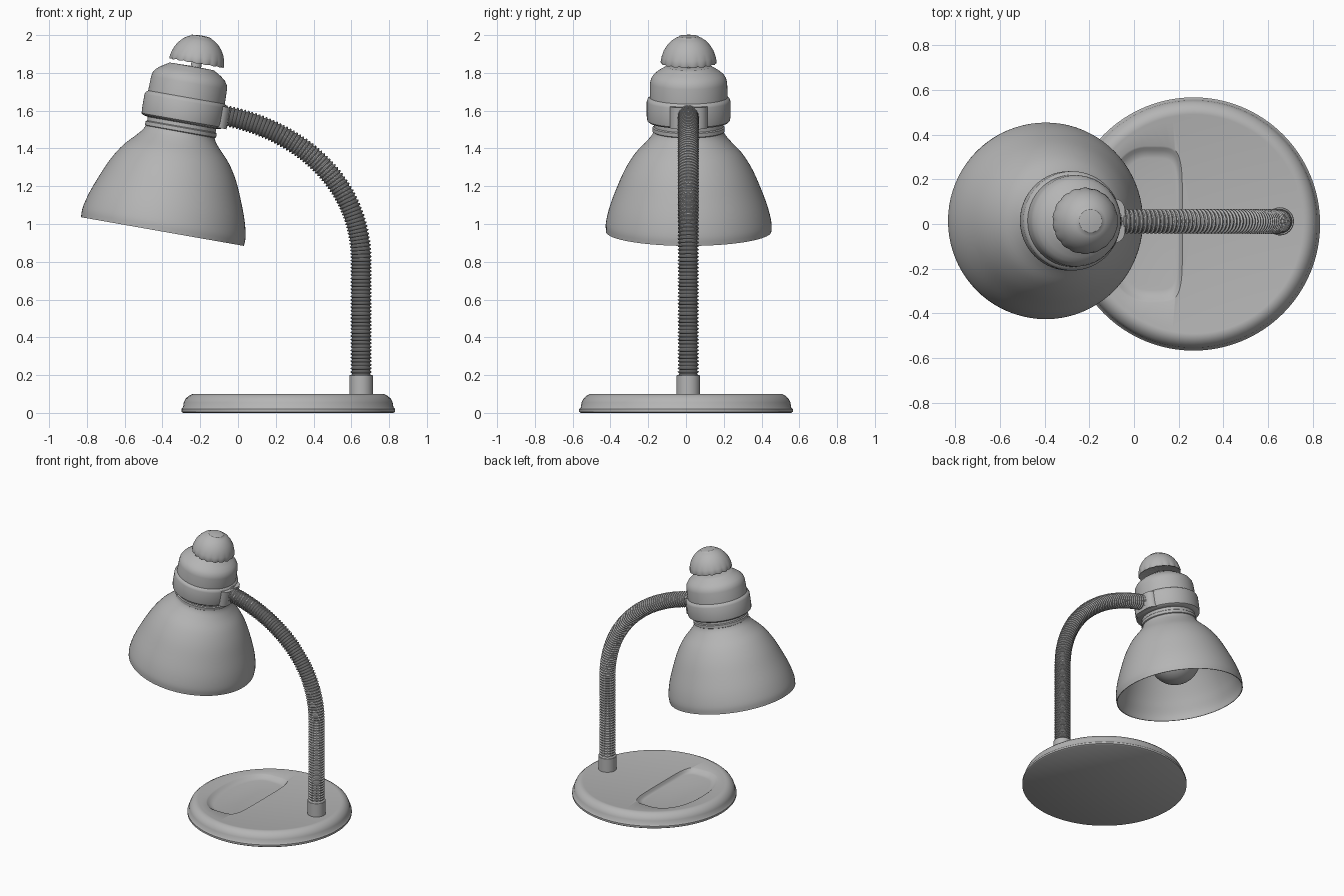
import bpy, bmesh, math
from mathutils import Vector, Matrix

if "Cube" in bpy.data.objects:
    bpy.data.objects.remove(bpy.data.objects["Cube"])

TAU = 2 * math.pi
# Head frame: origin at the centre of the shade rim, axis tilted 10 degrees
HEAD = Matrix.Translation((-0.40, 0.014, 0.96)) @ Matrix.Rotation(math.radians(10), 4, 'Y')
ARM_Y = 0.012

# Darker grey for the whole lamp
grey = bpy.data.materials.new("dark_grey")
grey.diffuse_color = (0.46, 0.46, 0.46, 1)
grey.use_nodes = True
grey.node_tree.nodes["Principled BSDF"].inputs["Base Color"].default_value = grey.diffuse_color


def finish(bm, name, matrix=Matrix()):
    bmesh.ops.transform(bm, matrix=matrix, verts=bm.verts)
    bmesh.ops.recalc_face_normals(bm, faces=bm.faces)
    mesh = bpy.data.meshes.new(name)
    bm.to_mesh(mesh)
    bm.free()
    mesh.materials.append(grey)
    obj = bpy.data.objects.new(name, mesh)
    bpy.context.collection.objects.link(obj)
    return obj


def bridge(bm, rings, closed=False):
    pairs = list(zip(rings, rings[1:])) + ([(rings[-1], rings[0])] if closed else [])
    for a, b in pairs:
        n = max(len(a), len(b))
        for i in range(n):
            j = (i + 1) % n
            if len(a) == 1:
                bm.faces.new((a[0], b[i], b[j]))
            elif len(b) == 1:
                bm.faces.new((a[i], a[j], b[0]))
            else:
                bm.faces.new((a[i], a[j], b[j], b[i]))


def lathe(name, profile, segs=64, matrix=Matrix(), closed=False, wave=None):
    bm = bmesh.new()
    rings = []
    for r, z in profile:
        if r == 0:
            rings.append([bm.verts.new((0, 0, z))])
            continue
        ring = []
        for i in range(segs):
            a = TAU * i / segs
            dr, dz = wave(a, z) if wave else (0, 0)
            ring.append(bm.verts.new(((r + dr) * math.cos(a), (r + dr) * math.sin(a), z + dz)))
        rings.append(ring)
    bridge(bm, rings, closed)
    return finish(bm, name, matrix)


def smooth_profile(pts, steps=4):
    p = [Vector(q) for q in pts]
    p = [2 * p[0] - p[1]] + p + [2 * p[-1] - p[-2]]
    out = []
    for a, b, c, d in zip(p, p[1:], p[2:], p[3:]):
        for k in range(steps):
            t = k / steps
            out.append(0.5 * (2 * b + (c - a) * t + (2 * a - 5 * b + 4 * c - d) * t * t
                              + (3 * b - a - 3 * c + d) * t ** 3))
    return [tuple(q) for q in out] + [tuple(pts[-1])]


# Base disc
base = lathe("base", [(0, 0), (0.557, 0), (0.566, 0.006), (0.566, 0.02), (0.557, 0.03),
                      (0.553, 0.055), (0.543, 0.075), (0.527, 0.09), (0.508, 0.1),
                      (0.49, 0.1), (0.475, 0.097), (0, 0.097)],
             96, Matrix.Translation((0.266, 0, 0)))

# D-shaped tray pressed into the base top: steep straight side, soft curved side
bm = bmesh.new()
rings = []
for z, grow in ((0.070, -0.05), (0.073, -0.034), (0.082, -0.016), (0.092, -0.004), (0.097, 0.004), (0.13, 0.03)):
    ring = []
    for i in range(96):
        c, s = math.cos(TAU * i / 96), math.sin(TAU * i / 96)
        e, ax, soft = (2 / 5.5, 0.155, 0.4) if c > 0 else (2 / 2.2, 0.20, 1.0)
        x = math.copysign(abs(c) ** e, c) * (ax + grow * soft)
        y = math.copysign(abs(s) ** e, s) * (0.345 + grow)
        ring.append(bm.verts.new((0.06 + x, y, z)))
    rings.append(ring)
bridge(bm, rings)
bm.faces.new(rings[0])
bm.faces.new(rings[-1])
cutter = finish(bm, "tray_cutter")
cutter.hide_render = True
mod = base.modifiers.new("tray", 'BOOLEAN')
mod.operation, mod.object, mod.solver = 'DIFFERENCE', cutter, 'EXACT'
bpy.context.view_layer.update()
cut_mesh = bpy.data.meshes.new_from_object(base.evaluated_get(bpy.context.evaluated_depsgraph_get()))
base.modifiers.clear()
base.data = cut_mesh
bpy.data.objects.remove(cutter)

# Collar that holds the arm on the base
lathe("arm_collar", [(0, 0.08), (0.063, 0.08), (0.063, 0.197), (0.06, 0.2), (0, 0.2)],
      32, Matrix.Translation((0.652, ARM_Y, 0)))

# Ribbed flexible arm: straight riser, then a bend into the head
P = [Vector(q) for q in ((0.652, ARM_Y, 0.8), (0.652, ARM_Y, 1.23), (0.31, ARM_Y, 1.505), (-0.08, ARM_Y, 1.575))]
path = [Vector((0.652, ARM_Y, 0.19))]
for k in range(201):
    t = k / 200
    path.append((1 - t) ** 3 * P[0] + 3 * t * (1 - t) ** 2 * P[1] + 3 * t * t * (1 - t) * P[2] + t ** 3 * P[3])
dist = [0]
for a, b in zip(path, path[1:]):
    dist.append(dist[-1] + (b - a).length)
bm = bmesh.new()
rings, seg = [], 0
ribs = round(dist[-1] / 0.019)
for k in range(ribs * 4):
    d = dist[-1] * k / (ribs * 4)
    while dist[seg + 1] < d:
        seg += 1
    tan = (path[seg + 1] - path[seg]).normalized()
    pos = path[seg] + tan * (d - dist[seg])
    side = Vector((0, 1, 0))
    up = tan.cross(side)
    r = (0.047, 0.055, 0.056, 0.048)[k % 4]
    rings.append([bm.verts.new(pos + r * (side * math.cos(TAU * i / 20) + up * math.sin(TAU * i / 20)))
                  for i in range(20)])
bridge(bm, rings)
bm.faces.new(rings[0])
bm.faces.new(rings[-1])
finish(bm, "flexible_arm")

# Shade: hollow bell with a thin lip
outer = smooth_profile([(0.438, 0.0), (0.438, 0.05), (0.419, 0.13), (0.384, 0.225), (0.338, 0.33),
                        (0.285, 0.415), (0.225, 0.48), (0.193, 0.52), (0.180, 0.555)])
inner = [(r - min(0.015, 0.005 + 0.1 * z), z - 0.012 * z / 0.55) for r, z in outer]
lathe("shade", outer + [(0.165, 0.56)] + inner[::-1], 80, HEAD, closed=True)

# Socket housing: neck ring, wide band, upper body with rounded shoulder
lathe("socket_housing", [(0, 0.535), (0.184, 0.535), (0.191, 0.54), (0.191, 0.56), (0.184, 0.565),
                         (0.184, 0.585), (0.210, 0.59), (0.219, 0.598), (0.222, 0.62), (0.222, 0.70),
                         (0.217, 0.714), (0.206, 0.722), (0.204, 0.80), (0.199, 0.822), (0.185, 0.843),
                         (0.162, 0.862), (0.132, 0.88), (0.120, 0.888), (0, 0.89)],
      64, HEAD @ Matrix.Translation((0.002, 0, 0)))

# Bracket joining the arm to the housing
bm = bmesh.new()
bmesh.ops.create_cube(bm, size=1, matrix=Matrix.Translation((0.165, 0, 0.65)) @ Matrix.Diagonal((0.15, 0.2, 0.116, 1)))
upright = [e for e in bm.edges if abs(e.verts[0].co.z - e.verts[1].co.z) > 0.05]
bmesh.ops.bevel(bm, geom=upright, offset=0.05, segments=6, affect='EDGES', profile=0.5)
finish(bm, "arm_bracket", HEAD)

# Switch stem and scalloped cap
CAP = HEAD @ Matrix.Translation((0.023, 0, 0))
lathe("switch_stem", [(0, 0.87), (0.028, 0.87), (0.028, 0.94), (0, 0.94)], 24, CAP)


def scallop(a, z):
    f = max(0.0, 1 - (z - 0.908) / 0.05) * abs(math.sin(a * 9))
    return 0.005 * f - 0.003, -0.006 * f


lathe("switch_cap", [(0, 0.925), (0.12, 0.922), (0.145, 0.913), (0.148, 0.92), (0.145, 0.945), (0.135, 0.975),
                     (0.118, 1.003), (0.095, 1.028), (0.072, 1.043), (0.061, 1.047), (0.055, 1.053),
                     (0.03, 1.057), (0, 1.058)], 144, CAP, wave=scallop)

# Light bulb inside the shade
bulb = [(0.178 * math.sin(math.pi * k / 20), 0.27 - 0.178 * math.cos(math.pi * k / 20)) for k in range(15)]
bulb[0] = (0, 0.092)
lathe("light_bulb", bulb + [(0.1, 0.42), (0.075, 0.46), (0.07, 0.54), (0, 0.54)], 40, HEAD)

# Smooth shading with crisp edges
for obj in bpy.context.collection.objects:
    obj.select_set(True)
    bpy.context.view_layer.objects.active = obj
bpy.ops.object.shade_smooth_by_angle(angle=math.radians(35))
